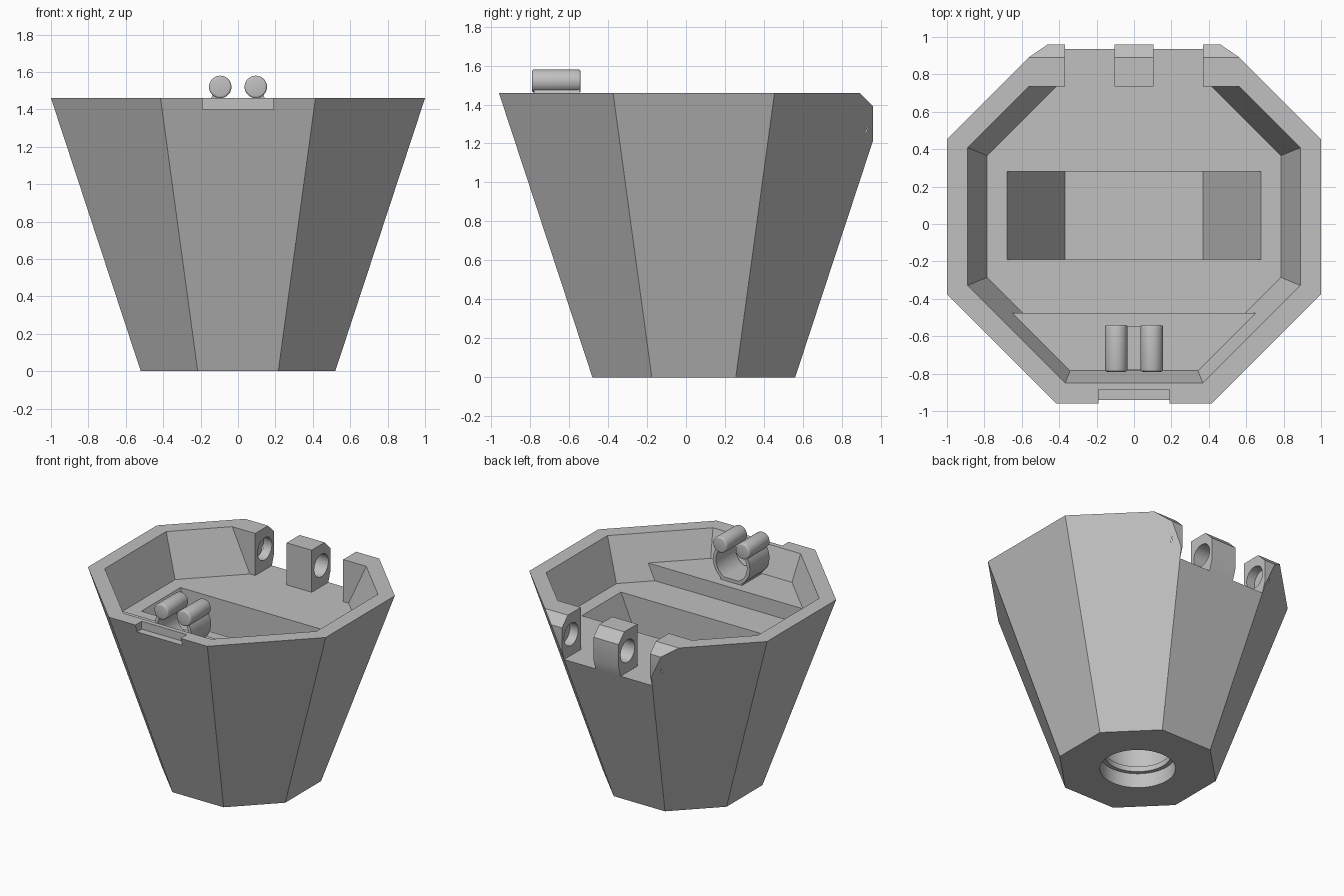
import bpy, bmesh, math
from mathutils import Matrix, Vector

cube = bpy.data.objects.get("Cube")
if cube:
    bpy.data.objects.remove(cube, do_unlink=True)

grey = bpy.data.materials.new("plain grey")
grey.use_nodes = True
grey.diffuse_color = (0.53, 0.53, 0.53, 1)
grey.node_tree.nodes["Principled BSDF"].inputs["Base Color"].default_value = grey.diffuse_color

CY = 0.04       # centre line of the octagon
TOP = 1.46      # rim height
FLOOR = 1.14    # tray floor height
LEDGE = 1.26    # front shelf height
SLOPE = 0.48 / TOP


def make(name, bm):
    bmesh.ops.recalc_face_normals(bm, faces=bm.faces)
    mesh = bpy.data.meshes.new(name)
    bm.to_mesh(mesh)
    bm.free()
    mesh.materials.append(grey)
    obj = bpy.data.objects.new(name, mesh)
    bpy.context.collection.objects.link(obj)
    return obj


def cone(z0, r0, z1, r1, segs=64, matrix=Matrix()):
    bm = bmesh.new()
    place = Matrix.Translation((0, 0, (z0 + z1) / 2))
    bmesh.ops.create_cone(bm, cap_ends=True, segments=segs, radius1=r0, radius2=r1,
                          depth=z1 - z0, matrix=matrix @ place)
    return bm


def octagon(z0, w0, z1, w1):
    """Tapered octagon given by its half widths across flats."""
    k = 1 / math.cos(math.pi / 8)
    turn = Matrix.Translation((0, CY, 0)) @ Matrix.Rotation(math.pi / 8, 4, 'Z')
    return cone(z0, w0 * k, z1, w1 * k, 8, turn)


def slice_off(bm, point, normal):
    geom = bm.verts[:] + bm.edges[:] + bm.faces[:]
    bmesh.ops.bisect_plane(bm, geom=geom, plane_co=point, plane_no=normal, clear_outer=True)
    bmesh.ops.holes_fill(bm, edges=[e for e in bm.edges if e.is_boundary])


def prism(profile, y0, y1):
    """Profile in x and z, extruded along y."""
    bm = bmesh.new()
    face = bm.faces.new([bm.verts.new((x, y0, z)) for x, z in profile])
    new = bmesh.ops.extrude_face_region(bm, geom=[face])["geom"]
    bmesh.ops.translate(bm, vec=(0, y1 - y0, 0),
                        verts=[v for v in new if isinstance(v, bmesh.types.BMVert)])
    return bm


def box(x0, x1, y0, y1, z0, z1):
    return prism([(x0, z0), (x1, z0), (x1, z1), (x0, z1)], y0, y1)


def cut(target, bm):
    cutter = make("cutter", bm)
    cutter.hide_render = True
    mod = target.modifiers.new("cut", 'BOOLEAN')
    mod.operation, mod.solver, mod.object = 'DIFFERENCE', 'EXACT', cutter
    bpy.context.view_layer.objects.active = target
    bpy.ops.object.modifier_apply(modifier=mod.name)
    bpy.data.objects.remove(cutter, do_unlink=True)


def smooth(obj, degrees):
    bpy.ops.object.select_all(action='DESELECT')
    obj.select_set(True)
    bpy.context.view_layer.objects.active = obj
    bpy.ops.object.shade_smooth_by_angle(angle=math.radians(degrees))


# Tapered octagonal body with trimmed, chamfered back
bm = octagon(0, 0.52, TOP, 1.0)
slice_off(bm, Vector((0, 0.96, 1)), Vector((0, 1, 0)))
slice_off(bm, Vector((0, 0.96, 1.39)), Vector((0, 1, 1)))
body = make("body", bm)


# Upper tray, stepping up to a shelf at the front
def tray(z):
    top = TOP + 0.2
    return octagon(z, 0.89 - SLOPE * (TOP - z), top, 0.89 + SLOPE * 0.2)


bm = tray(FLOOR)
slice_off(bm, Vector((0, 0.735, 0)), Vector((0, 1, 0)))
slice_off(bm, Vector((0, -0.475, 0)), Vector((0, -1, 0)))
cut(body, bm)
bm = tray(LEDGE)
slice_off(bm, Vector((0, -0.4, 0)), Vector((0, 1, 0)))
cut(body, bm)

# Deep recess with sloping ends
cut(body, prism([(-0.37, 0.42), (0.37, 0.42), (0.68, FLOOR), (0.68, 1.3),
                 (-0.68, 1.3), (-0.68, FLOOR)], -0.19, 0.28))

# Gaps between the hinge lugs
for x0, x1 in ((-0.37, -0.105), (0.105, 0.37)):
    cut(body, box(x0, x1, 0.7, 1.2, FLOOR, 1.7))

# Hinge pin hole, blind in the outer lugs
along_x = Matrix.Translation((0, 0.85, 1.3)) @ Matrix.Rotation(math.pi / 2, 4, 'Y')
cut(body, cone(-0.44, 0.085, 0.44, 0.085, 40, along_x))

# Latch notch at the front rim
cut(body, box(-0.19, 0.19, -1.1, -0.885, 1.4, 1.6))

# Stepped socket in the base
centre = Matrix.Translation((0, CY, 0))
for z0, z1, r in ((0.15, 0.3, 0.25), (0.1, 0.16, 0.23), (-0.1, 0.11, 0.26)):
    cut(body, cone(z0, r, z1, r, 64, centre))
smooth(body, 20)

# Open spring ring of the clip
RING_Z, STEPS = 1.4, 40
angles = [math.radians(132 + 276 * i / STEPS) for i in range(STEPS + 1)]
outer = [(0.155 * math.cos(a), RING_Z + 0.155 * math.sin(a)) for a in angles]
inner = [(0.13 * math.cos(a), RING_Z + 0.13 * math.sin(a)) for a in reversed(angles)]
ring = make("clip_ring", prism(outer + inner, -0.78, -0.545))
smooth(ring, 30)

# Foot joining the clip to the shelf
make("clip_foot", box(-0.09, 0.09, -0.78, -0.545, LEDGE - 0.01, LEDGE + 0.025))

# Rounded bars at the ends of the clip
for side, x in (("left", 0.095), ("right", -0.095)):
    along_y = Matrix.Translation((x, 0, 1.52)) @ Matrix.Rotation(math.pi / 2, 4, 'X')
    bar = make("clip_bar_" + side, cone(0.54, 0.06, 0.79, 0.06, 40, along_y))
    bevel = bar.modifiers.new("rounded ends", 'BEVEL')
    bevel.width, bevel.segments = 0.012, 3
    bpy.context.view_layer.objects.active = bar
    bpy.ops.object.modifier_apply(modifier=bevel.name)
    smooth(bar, 35)
